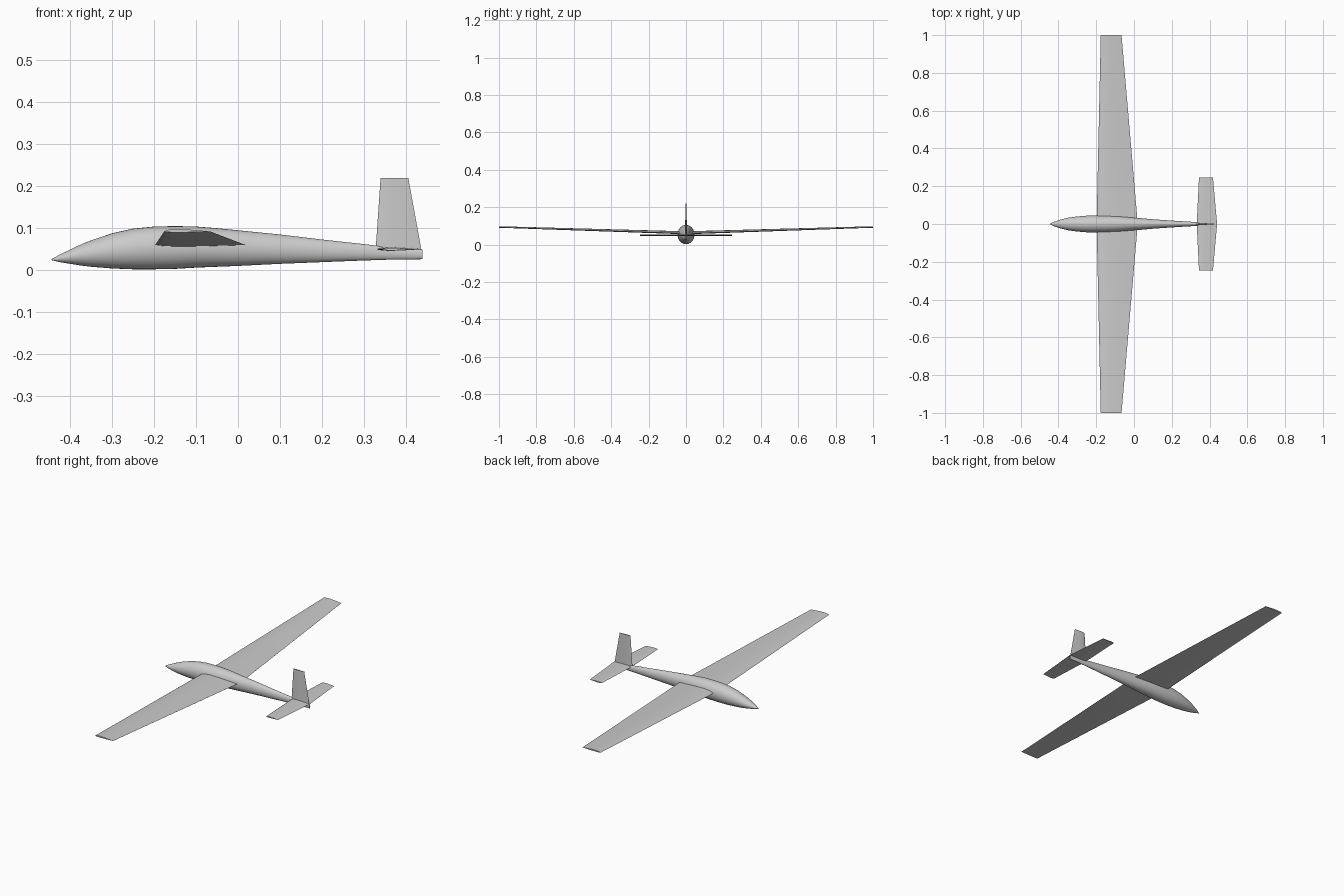
import bpy, bmesh, math

cube = bpy.data.objects.get("Cube")
if cube:
    bpy.data.objects.remove(cube, do_unlink=True)

# Single flat paint colour
paint = bpy.data.materials.new("light_grey_paint")
paint.use_nodes = True
GREY = (0.6, 0.6, 0.6, 1)
paint.diffuse_color = GREY
paint.node_tree.nodes["Principled BSDF"].inputs["Base Color"].default_value = GREY


def loft(name, rings, angle):
    """Skin a series of closed rings, cap both ends and smooth-shade."""
    bm = bmesh.new()
    loops = [[bm.verts.new(p) for p in ring] for ring in rings]
    n = len(loops[0])
    for a, b in zip(loops, loops[1:]):
        for i in range(n):
            j = (i + 1) % n
            bm.faces.new((a[i], a[j], b[j], b[i]))
    bm.faces.new(loops[0])
    bm.faces.new(loops[-1])
    bmesh.ops.recalc_face_normals(bm, faces=bm.faces)
    mesh = bpy.data.meshes.new(name)
    bm.to_mesh(mesh)
    bm.free()
    mesh.materials.append(paint)
    obj = bpy.data.objects.new(name, mesh)
    bpy.context.collection.objects.link(obj)
    bpy.ops.object.select_all(action="DESELECT")
    obj.select_set(True)
    bpy.context.view_layer.objects.active = obj
    bpy.ops.object.shade_smooth_by_angle(angle=math.radians(angle))
    return obj


# Aerofoil outline: chord fraction and relative thickness
FOIL = [(0, 0), (0.03, 0.4), (0.1, 0.75), (0.2, 0.95), (0.32, 1.0),
        (0.5, 0.85), (0.75, 0.45), (1, 0.02)]


def foil(lead, trail, upper, lower):
    """(chord position, offset) pairs around an aerofoil."""
    c = trail - lead
    top = [(lead + c * u, upper * t) for u, t in FOIL]
    bottom = [(lead + c * u, -lower * t) for u, t in reversed(FOIL[1:])]
    return top + bottom


def flat_surface(name, stations):
    """Horizontal surface from (y, z, lead, trail, upper, lower), both sides."""
    mirrored = [(-s[0],) + s[1:] for s in reversed(stations[1:])] + stations
    loft(name, [[(x, y, z + o) for x, o in foil(*f)]
                for y, z, *f in mirrored], 35)


# Fuselage: x, top, bottom, half width
BODY = [
    (-0.445, 0.026, 0.024, 0.001), (-0.425, 0.037, 0.019, 0.011),
    (-0.40, 0.049, 0.015, 0.020), (-0.375, 0.061, 0.011, 0.027),
    (-0.35, 0.071, 0.008, 0.033), (-0.30, 0.088, 0.004, 0.040),
    (-0.25, 0.099, 0.002, 0.044), (-0.20, 0.104, 0.002, 0.045),
    (-0.15, 0.105, 0.003, 0.045), (-0.10, 0.104, 0.006, 0.043),
    (-0.05, 0.100, 0.008, 0.039), (0.0, 0.095, 0.010, 0.034),
    (0.10, 0.085, 0.015, 0.025), (0.20, 0.073, 0.019, 0.018),
    (0.30, 0.062, 0.023, 0.012), (0.36, 0.055, 0.025, 0.008),
    (0.44, 0.049, 0.026, 0.004),
]
SIDES = 32
rings = []
for x, top, bottom, half in BODY:
    mid, rad = (top + bottom) / 2, (top - bottom) / 2
    rings.append([(x, half * math.cos(2 * math.pi * i / SIDES),
                   mid + rad * math.sin(2 * math.pi * i / SIDES))
                  for i in range(SIDES)])
loft("fuselage", rings, 40)

# Main wing with dihedral
flat_surface("main_wing", [(0, 0.059, -0.198, 0.02, 0.012, 0.004),
                           (1.0, 0.092, -0.176, -0.066, 0.006, 0.002)])

# Horizontal stabiliser
flat_surface("horizontal_stabiliser", [(0, 0.050, 0.332, 0.44, 0.005, 0.004),
                                       (0.245, 0.050, 0.344, 0.418, 0.003, 0.003)])

# Vertical fin
loft("vertical_fin", [[(x, o, z) for x, o in foil(lead, trail, t, t)]
                      for z, lead, trail, t in ((0.045, 0.328, 0.438, 0.005),
                                                (0.22, 0.340, 0.406, 0.003))], 35)
